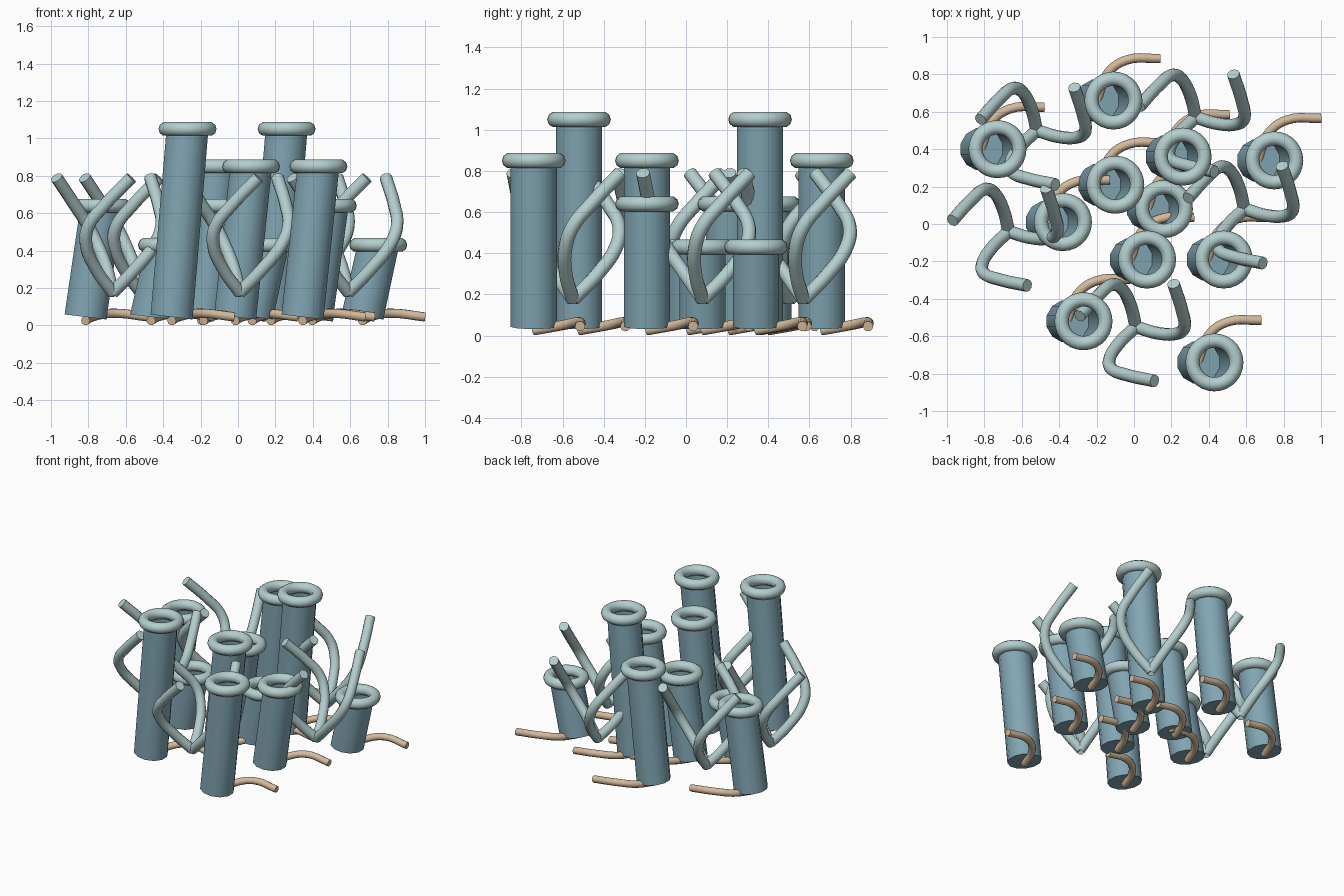
import bpy, bmesh, math
from mathutils import Vector

if "Cube" in bpy.data.objects:
    bpy.data.objects.remove(bpy.data.objects["Cube"])


def material(name, rgb):
    m = bpy.data.materials.new(name)
    m.diffuse_color = (*rgb, 1)
    m.use_nodes = True
    m.node_tree.nodes["Principled BSDF"].inputs["Base Color"].default_value = m.diffuse_color
    return m


TEAL = material("blue_teal", (0.22, 0.38, 0.45))
PALE = material("pale_aqua", (0.46, 0.62, 0.62))
TAN = material("sandy_tan", (0.66, 0.49, 0.33))


def finish(ob, mat):
    ob.data.materials.append(mat)
    bpy.ops.object.select_all(action='DESELECT')
    ob.select_set(True)
    bpy.context.view_layer.objects.active = ob
    if ob.type == 'CURVE':
        bpy.ops.object.convert(target='MESH')
        ob = bpy.context.view_layer.objects.active
    bpy.ops.object.shade_smooth_by_angle(angle=math.radians(50))


def swept(name, points, radius, mat):
    """Round rod along a smooth path through the points."""
    cu = bpy.data.curves.new(name, 'CURVE')
    cu.dimensions = '3D'
    cu.bevel_depth = radius
    cu.bevel_resolution = 3
    cu.resolution_u = 5
    cu.use_fill_caps = True
    sp = cu.splines.new('BEZIER')
    sp.bezier_points.add(len(points) - 1)
    for bp, p in zip(sp.bezier_points, points):
        bp.co = p
        bp.handle_left_type = bp.handle_right_type = 'AUTO'
    ob = bpy.data.objects.new(name, cu)
    bpy.context.collection.objects.link(ob)
    finish(ob, mat)


LEAN, BASE_Z, SIDES, R = 0.085, 0.045, 12, 0.116


def leaning_tube(x, y, top):
    """Open-topped tube with a closed foot, leaning towards +x."""
    bm = bmesh.new()
    rings = []
    for t in (0, 0.5, 1):
        ring = []
        for k in range(SIDES):
            a = 2 * math.pi * (k + 0.5) / SIDES
            dx, dy = R * math.cos(a), R * math.sin(a)
            z = BASE_Z + t * (top - BASE_Z) - 0.12 * dx * (1 - t)
            ring.append(bm.verts.new((x - LEAN * (1 - t) + dx, y + dy, z)))
        rings.append(ring)
    for lo, hi in zip(rings, rings[1:]):
        for k in range(SIDES):
            n = (k + 1) % SIDES
            bm.faces.new((lo[k], lo[n], hi[n], hi[k]))
    bm.faces.new(rings[0][::-1])
    me = bpy.data.meshes.new("tube")
    bm.to_mesh(me)
    bm.free()
    ob = bpy.data.objects.new("tube", me)
    bpy.context.collection.objects.link(ob)
    finish(ob, TEAL)


# Tubes with rolled rims and a hooked root: x, y, rim height
TUBES = [(-0.73, 0.40, 0.64), (-0.11, 0.66, 0.85), (-0.10, 0.21, 0.64),
         (-0.38, 0.01, 0.43), (0.26, 0.36, 1.05), (0.16, 0.08, 0.43),
         (0.75, 0.34, 0.43), (0.07, -0.19, 0.85), (0.48, -0.19, 0.64),
         (-0.27, -0.52, 1.05), (0.43, -0.74, 0.85)]
ROOT = [(0.0, 0.0, 0.025), (0.05, 0.14, 0.05), (0.15, 0.215, 0.065), (0.335, 0.225, 0.045)]

for x, y, top in TUBES:
    leaning_tube(x, y, top)
    bpy.ops.mesh.primitive_torus_add(location=(x, y, top), major_radius=0.117, minor_radius=0.038,
                                     major_segments=28, minor_segments=10)
    rim = bpy.context.object
    rim.name = "rim"
    finish(rim, PALE)
    base = Vector((x - LEAN, y, 0))
    swept("root", [base + Vector(p) for p in ROOT], 0.025, TAN)

# Three-armed twisting branches: angle, radius, height along one arm
ARM = [(104, 0.0, 0.175), (104, 0.124, 0.30), (111, 0.225, 0.43), (120, 0.26, 0.53),
       (140, 0.262, 0.64), (169, 0.306, 0.79)]
for cx, cy in [(-0.52, 0.50), (0.33, 0.57), (-0.67, -0.04), (0.01, -0.55), (0.59, 0.08)]:
    for turn in (0, 120, 240):
        pts = [(cx + r * math.cos(math.radians(a + turn)),
                cy + r * math.sin(math.radians(a + turn)), z) for a, r, z in ARM]
        swept("branch_arm", pts, 0.034, PALE)
